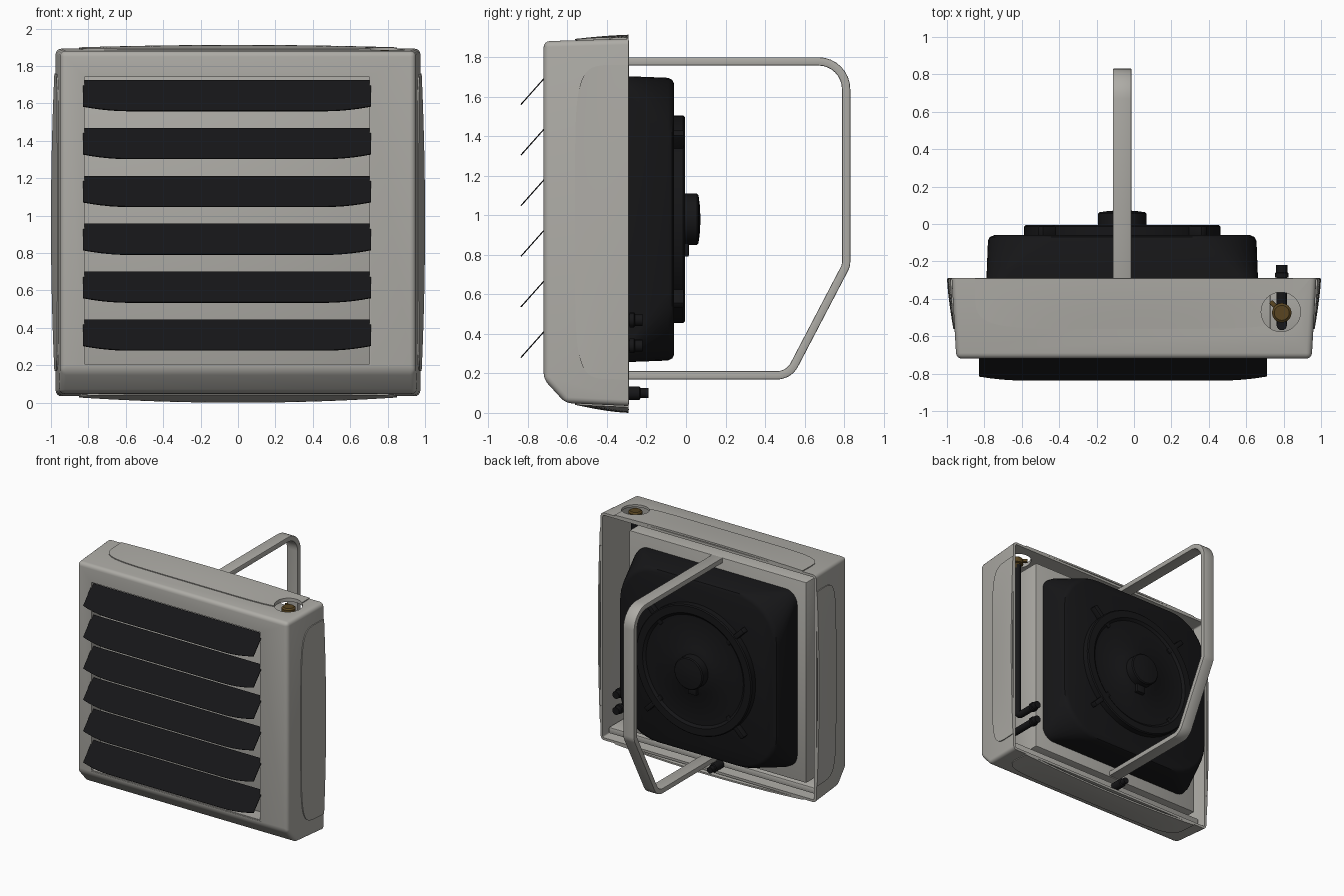
import bpy, bmesh, math
from mathutils import Vector, Matrix

if "Cube" in bpy.data.objects:
    bpy.data.objects.remove(bpy.data.objects["Cube"])


def material(name, rgb):
    m = bpy.data.materials.new(name)
    m.diffuse_color = (*rgb, 1)
    m.use_nodes = True
    m.node_tree.nodes["Principled BSDF"].inputs["Base Color"].default_value = m.diffuse_color
    return m


GREY = material("warm_grey", (0.42, 0.41, 0.38))
BLACK = material("black_plastic", (0.008, 0.008, 0.009))
BRASS = material("dark_brass", (0.10, 0.06, 0.015))
BACK = -0.29


def make(name, verts, faces, mat, thick=0, offset=0, bevel=0, segs=2, cutters=()):
    """Build a mesh, bake its modifiers, shade it smooth by angle."""
    me = bpy.data.meshes.new(name)
    me.from_pydata([tuple(v) for v in verts], [], faces)
    bm = bmesh.new()
    bm.from_mesh(me)
    bmesh.ops.recalc_face_normals(bm, faces=bm.faces)
    bm.to_mesh(me)
    bm.free()
    me.materials.append(mat)
    ob = bpy.data.objects.new(name, me)
    bpy.context.collection.objects.link(ob)
    if bevel:
        b = ob.modifiers.new("bevel", 'BEVEL')
        b.width, b.segments, b.limit_method = bevel, segs, 'ANGLE'
    if thick:
        s = ob.modifiers.new("solidify", 'SOLIDIFY')
        s.thickness, s.offset = thick, offset
    for c in cutters:
        m = ob.modifiers.new("cut", 'BOOLEAN')
        m.operation, m.object, m.solver = 'DIFFERENCE', c, 'EXACT'
    if ob.modifiers:
        bpy.context.view_layer.update()
        dg = bpy.context.evaluated_depsgraph_get()
        baked = bpy.data.meshes.new_from_object(ob.evaluated_get(dg))
        ob.modifiers.clear()
        ob.data = baked
    bpy.ops.object.select_all(action='DESELECT')
    bpy.context.view_layer.objects.active = ob
    ob.select_set(True)
    bpy.ops.object.shade_smooth_by_angle(angle=math.radians(35))
    return ob


def box(name, x, y, z, mat, **kw):
    v = [(a, b, c) for a in x for b in y for c in z]
    f = [(0, 1, 3, 2), (4, 6, 7, 5), (0, 4, 5, 1), (2, 3, 7, 6), (0, 2, 6, 4), (1, 5, 7, 3)]
    return make(name, v, f, mat, **kw)


def loft(name, rings, mat, **kw):
    """Skin equal-length closed rings and cap both ends."""
    n = len(rings[0])
    v = [p for r in rings for p in r]
    f = [(i*n+j, i*n+(j+1) % n, (i+1)*n+(j+1) % n, (i+1)*n+j)
         for i in range(len(rings)-1) for j in range(n)]
    f += [tuple(range(n)), tuple(range(len(v)-n, len(v)))]
    return make(name, v, f, mat, **kw)


def lathe(name, centre, axis, profile, mat, n=48):
    """Turn (radius, height) pairs around the y or z axis."""
    rings = []
    for r, h in profile:
        ring = []
        for k in range(n):
            c, s = r*math.cos(2*math.pi*k/n), r*math.sin(2*math.pi*k/n)
            ring.append(Vector(centre) + Vector((c, h, s) if axis == 'y' else (c, s, h)))
        rings.append(ring)
    return loft(name, rings, mat)


def sweep(name, x, path, section, mat, **kw):
    """Sweep a section along a y-z path whose corners (y, z, radius) are rounded."""
    P = [Vector(p[:2]) for p in path]
    pts = [P[0]]
    for i in range(1, len(P)-1):
        a, b = (P[i-1]-P[i]).normalized(), (P[i+1]-P[i]).normalized()
        half = a.angle(b)/2
        r = path[i][2]
        t = r/math.tan(half)
        c = P[i] + (a+b).normalized()*r/math.sin(half)
        s, e = P[i]+a*t-c, P[i]+b*t-c
        w = s.angle(e)
        pts += [c + (s*math.sin(w*(1-k/8)) + e*math.sin(w*k/8))/math.sin(w) for k in range(9)]
    pts.append(P[-1])
    rings = []
    for i, p in enumerate(pts):
        t = (pts[min(i+1, len(pts)-1)] - pts[max(i-1, 0)]).normalized()
        rings.append([(x+u, p.x - t.y*w, p.y + t.x*w) for u, w in section])
    return loft(name, rings, mat, **kw)


def circle(r, n=16):
    return [(r*math.cos(2*math.pi*k/n), r*math.sin(2*math.pi*k/n)) for k in range(n)]


# casing shell, cut for the air outlet and the vent hole
def side_x(y):
    return 0.95 + 0.025*(y+0.72)/0.43


opening = box("opening_cutter", (-0.83, 0.71), (-0.9, -0.64), (0.20, 1.75), GREY)
hole = lathe("vent_hole_cutter", (0.785, -0.47, 0), 'z', [(0.105, 1.8), (0.105, 2.1)], GREY)
prof = [(BACK, 0.035), (-0.61, 0.05), (-0.72, 0.17), (-0.72, 1.88), (BACK, 1.893)]
verts = [(s*side_x(y), y, z) for s in (-1, 1) for y, z in prof]
faces = [(i, i+1, i+6, i+5) for i in range(4)] + [(0, 1, 2, 3, 4), (5, 6, 7, 8, 9)]
make("casing", verts, faces, GREY, thick=0.02, offset=-1, bevel=0.03, segs=4,
     cutters=(opening, hole))


# bulged panels on the four sides
def panel(name, place, length, bulge, cutters=()):
    nu, nv = 48, 10
    v = []
    for i in range(nu+1):
        u = 0.99999*math.sin(math.pi*(i/nu-0.5))
        depth = 0.27*(1-abs(u)**6)**(1/6)
        for j in range(nv+1):
            y = BACK - depth*(1-j/nv)
            q = 1-(BACK-y)/0.27
            v.append(place(u*length, y, bulge*(1-u*u)*math.sin(q*math.pi/2)))
    m = nv+1
    f = [(i*m+j, i*m+j+1, (i+1)*m+j+1, (i+1)*m+j) for i in range(nu) for j in range(nv)]
    make(name, v, f, GREY, thick=0.014, cutters=cutters)


panel("right_panel", lambda u, y, h: (side_x(y)+h, y, 0.965+u), 0.795, 0.018)
panel("left_panel", lambda u, y, h: (-side_x(y)-h, y, 0.965+u), 0.795, 0.018)
panel("top_panel", lambda u, y, h: (u, y, 1.893+0.03*(y-BACK)+h), 0.85, 0.013, (hole,))
panel("bottom_panel", lambda u, y, h: (u, y, 0.035-0.047*(y-BACK)-h), 0.85, 0.028)
for c in (opening, hole):
    bpy.data.objects.remove(c)

# outlet lining
for nm, x, z in [("left", (-0.835, -0.822), (0.195, 1.755)), ("right", (0.702, 0.715), (0.195, 1.755)),
                 ("top", (-0.83, 0.71), (1.742, 1.755)), ("bottom", (-0.83, 0.71), (0.195, 0.208))]:
    box("outlet_lining_"+nm, x, (-0.717, -0.59), z, GREY)

# heat exchanger and drip tray with drain
box("heat_exchanger", (-0.87, 0.73), (-0.60, -0.31), (0.16, 1.80), GREY, bevel=0.008)
box("drip_tray", (-0.93, 0.93), (-0.60, -0.33), (0.08, 0.13), GREY, bevel=0.008)
lathe("drain_spout", (-0.08, 0, 0.10), 'y',
      [(0.034, -0.36), (0.034, -0.235), (0.025, -0.23), (0.025, -0.19)], BLACK, 20)

# louvre slats with curved lower corners
for k in range(6):
    z0, n, v = 0.28+0.256*k, 32, []
    for i in range(n+1):
        x = -0.83 + 1.54*i/n
        e = max(0, 1-min(x+0.83, 0.71-x)/0.25)
        lo, hi = Vector((x, -0.835, z0)), Vector((x, -0.69, z0+0.163))
        v += [lo.lerp(hi, 0.15*e*e), hi]
    make("louvre_%d" % (k+1), v, [(2*i, 2*i+1, 2*i+3, 2*i+2) for i in range(n)], BLACK, thick=0.006)

# fan housing, corners falling away toward the back
CX, CZ = -0.063, 0.98


def round_square(y, hx, hz, r, n=8):
    out = []
    for q in range(4):
        sx, sz = ((1, 1), (-1, 1), (-1, -1), (1, -1))[q]
        for k in range(n+1):
            a = math.pi/2*(q+k/n)
            out.append((CX+sx*(hx-r)+r*math.cos(a), y, CZ+sz*(hz-r)+r*math.sin(a)))
    return out


loft("fan_housing", [round_square(*r) for r in
     [(-0.33, 0.727, 0.722, 0.10), (-0.27, 0.725, 0.722, 0.12), (-0.09, 0.718, 0.715, 0.34),
      (-0.07, 0.708, 0.705, 0.34), (-0.06, 0.685, 0.685, 0.33)]], BLACK)

# fan ring, motor hub, struts and terminal box
lathe("fan_ring", (CX, 0, CZ), 'y', [(0.525, -0.12), (0.525, -0.014), (0.517, -0.006), (0.46, -0.006),
      (0.44, -0.022), (0.20, -0.022), (0.18, -0.01)], BLACK, 64)
lathe("motor_hub", (CX, 0, CZ), 'y', [(0.13, -0.03), (0.13, 0.055), (0.122, 0.063), (0.07, 0.07),
      (0.01, 0.073)], BLACK)
for k in range(4):
    strut = box("fan_strut_%d" % (k+1), (0.42, 0.62), (-0.07, -0.012), (-0.02, 0.02), BLACK, bevel=0.006)
    strut.data.transform(Matrix.Translation((CX, 0, CZ)) @ Matrix.Rotation(math.pi/4+k*math.pi/2, 4, 'Y'))
box("motor_terminal", (CX-0.04, CX+0.04), (-0.03, 0.015), (0.79, 0.87), BLACK, bevel=0.008)

# mounting bracket
sweep("mounting_bracket", -0.063,
      [(-0.33, 1.778), (0.81, 1.778, 0.14), (0.81, 0.745, 0.08), (0.52, 0.19, 0.10), (-0.33, 0.19)],
      [(-0.05, -0.021), (0.05, -0.021), (0.05, 0.021), (-0.05, 0.021)], GREY, bevel=0.006)

# water pipes with end connectors
for nm, y, top, z in [("supply", -0.465, 1.82, 0.47), ("return", -0.54, 1.74, 0.34)]:
    sweep(nm+"_pipe", 0.79, [(y, top), (y, z, 0.05), (-0.23, z)], circle(0.028), BLACK)
    lathe(nm+"_connector", (0.79, 0, z), 'y',
          [(0.037, -0.285), (0.037, -0.262), (0.03, -0.258), (0.03, -0.22)], BLACK, 16)

# brass air vent with small lever
lathe("air_vent", (0.79, -0.475, 0), 'z',
      [(0.035, 1.79), (0.035, 1.83), (0.052, 1.835), (0.052, 1.875), (0.04, 1.885)], BRASS, 24)
lever = box("vent_lever", (-0.012, 0.012), (0, 0.085), (1.85, 1.875), BRASS, bevel=0.004)
lever.data.transform(Matrix.Translation((0.79, -0.475, 0)) @ Matrix.Rotation(math.radians(45), 4, 'Z'))
